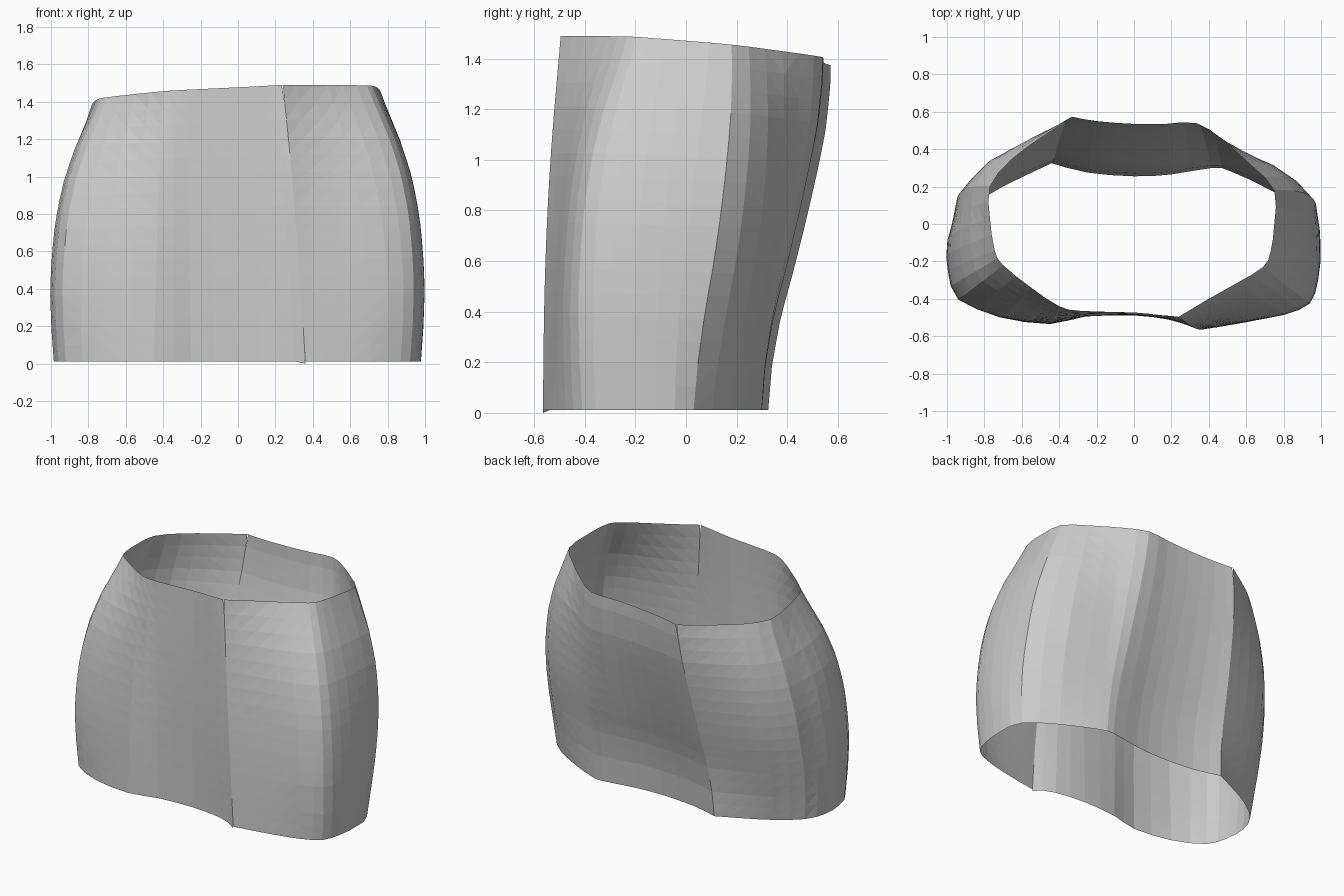
import bpy, bmesh, math

if "Cube" in bpy.data.objects:
    bpy.data.objects.remove(bpy.data.objects["Cube"])

# Matching hem and waist points per panel: (hem x, hem y, waist x, waist y)
RIGHT = [(.36, -.565, .24, -.495), (.60, -.525, .40, -.40), (.80, -.475, .56, -.31),
         (.92, -.41, .69, -.23), (.965, -.29, .73, -.15), (.978, -.12, .75, 0),
         (.945, .03, .75, .18), (.75, .17, .63, .31), (.52, .28, .47, .45),
         (.42, .30, .33, .54), (.2, .265, .17, .535), (0, .255, 0, .535),
         (-.25, .275, -.2, .55), (-.44, .325, -.33, .572)]
LEFT = [(-.44, .325, -.33, .572), (-.62, .24, -.5, .46), (-.77, .16, -.66, .34),
        (-.92, .04, -.77, .2), (-.98, -.1, -.77, .03), (-.975, -.25, -.745, -.14),
        (-.92, -.39, -.70, -.22), (-.72, -.495, -.55, -.34), (-.45, -.535, -.40, -.44),
        (-.25, -.49, -.28, -.465), (0, -.478, 0, -.473), (.22, -.505, .14, -.487),
        (.36, -.565, .24, -.495)]

# Blend from hem to waist: hip bulge at the sides, S-curve at the back
HIP = [(0, 0), (.13, -.06), (.27, -.09), (.4, -.05), (.53, .03), (.67, .2),
       (.8, .46), (.93, .82), (1, 1)]
BACK = [(0, 0), (.13, .06), (.27, .2), (.4, .4), (.53, .58), (.67, .76),
        (.8, .91), (.93, .99), (1, 1)]
ROWS = 16


def sample(table, t):
    for (a, u), (b, v) in zip(table, table[1:]):
        if t <= b:
            return u + (v - u) * (t - a) / (b - a)
    return table[-1][1]


def refine(points):
    """Insert a smooth midpoint between neighbours, keeping panel ends sharp."""
    p = [points[0]] + points + [points[-1]]
    out = []
    for i in range(1, len(p) - 2):
        out.append(p[i])
        out.append(tuple((9 * (b + c) - a - d) / 16
                         for a, b, c, d in zip(p[i - 1], p[i], p[i + 1], p[i + 2])))
    return out + [points[-1]]


def place(point, t):
    bx, by, tx, ty = point
    side = min(1, (abs(bx) / .9) ** 2)
    f = t + (sample(HIP, t) - t) * side
    back = min(1, max(0, (ty + .2) / .4))
    g = f + (sample(BACK, t) - f) * back
    x = bx + (tx - bx) * f
    y = by + (ty - by) * g
    # fuller back hips and a slight forward swell at the front
    swell = math.sin(math.pi * t)
    if by > 0:
        w = max(0, 1 - abs(abs(bx) - .77) / .33) * swell
        x += math.copysign(.04 * w, bx)
        y += .05 * w
    elif by < -.45:
        y -= .014 * swell * min(1, (-by - .45) / .03)
    top = 1.437 + .045 * tx - .085 * ty
    return x, y, .012 + (top - .012) * t


def panel(name, points, drop):
    bm = bmesh.new()
    pts = refine(points)
    grid = [[bm.verts.new(place(p, r / ROWS)) for p in pts] for r in range(ROWS + 1)]
    grid[0][-1].co.z -= drop
    # short slit at the waist where the panels meet
    grid[-1][-1].co.x += .006 if pts[-1][1] > 0 else -.006
    for r in range(ROWS):
        for c in range(len(pts) - 1):
            bm.faces.new((grid[r][c], grid[r][c + 1], grid[r + 1][c + 1], grid[r + 1][c]))
    bmesh.ops.triangulate(bm, faces=bm.faces[:])
    mesh = bpy.data.meshes.new(name)
    bm.to_mesh(mesh)
    bm.free()
    bpy.context.collection.objects.link(bpy.data.objects.new(name, mesh))


# Two cloth panels form the open skirt tube
panel("skirt_panel_right", RIGHT, 0)
panel("skirt_panel_left", LEFT, .012)
